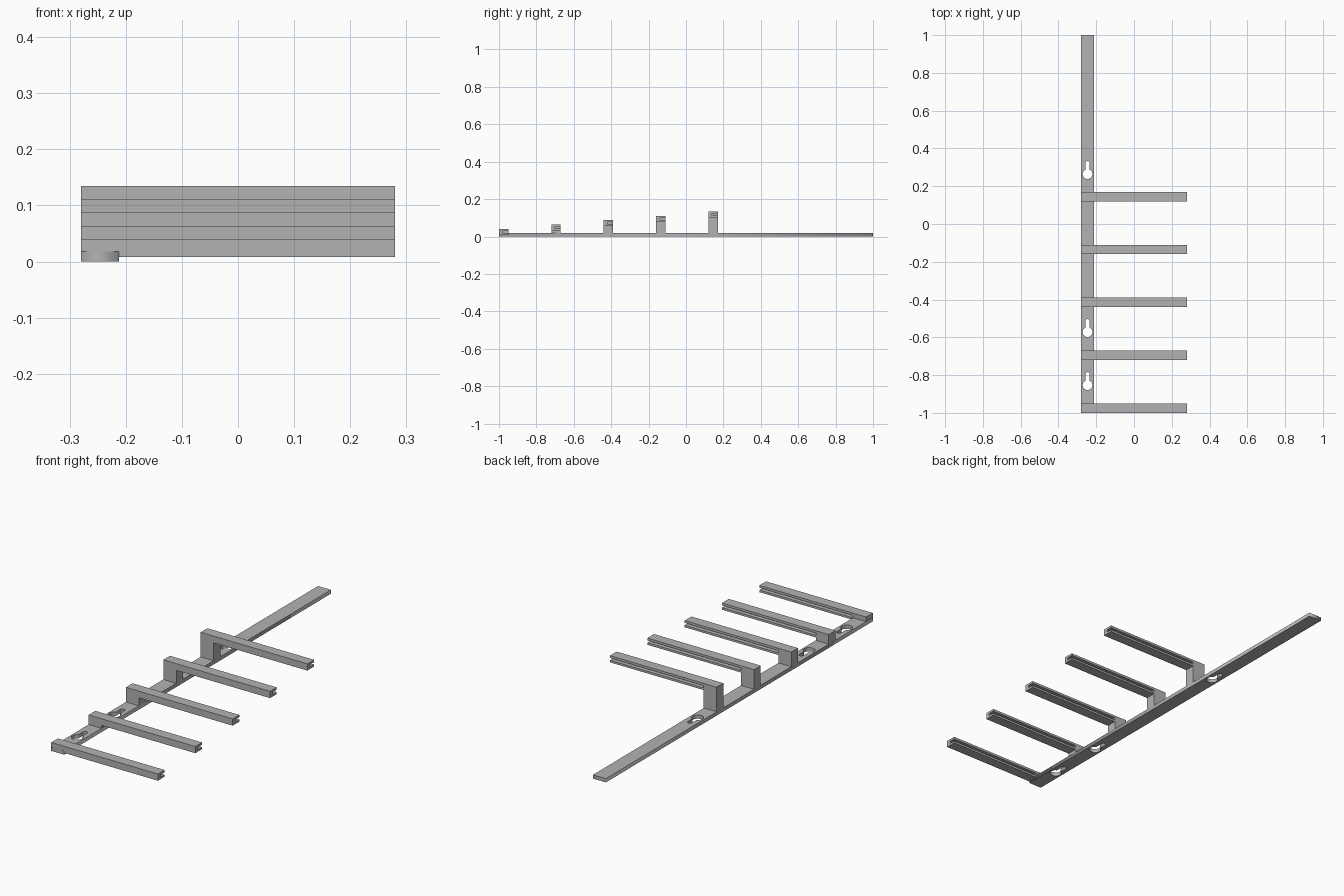
import bpy, bmesh
from math import asin, cos, pi, sin

if "Cube" in bpy.data.objects:
    bpy.data.objects.remove(bpy.data.objects["Cube"])

grey = bpy.data.materials.new("plain_grey")
grey.use_nodes = True
colour = (0.45, 0.45, 0.45, 1)
grey.diffuse_color = colour
grey.node_tree.nodes["Principled BSDF"].inputs["Base Color"].default_value = colour

LEFT, INNER, TIP = -0.28, -0.212, 0.28   # strip edges and arm tip in x
STRIP_TOP = 0.018
ARM_W, ARM_H = 0.05, 0.032
PITCH, RISE = 0.28, 0.0237


def extrude_x(name, profile, x0, x1):
    """Solid bar made from a (y, z) outline."""
    bm = bmesh.new()
    face = bm.faces.new([bm.verts.new((x0, y, z)) for y, z in profile])
    out = bmesh.ops.extrude_face_region(bm, geom=[face])["geom"]
    moved = [v for v in out if isinstance(v, bmesh.types.BMVert)]
    bmesh.ops.translate(bm, verts=moved, vec=(x1 - x0, 0, 0))
    bmesh.ops.recalc_face_normals(bm, faces=bm.faces)
    mesh = bpy.data.meshes.new(name)
    bm.to_mesh(mesh)
    bm.free()
    mesh.materials.append(grey)
    obj = bpy.data.objects.new(name, mesh)
    bpy.context.collection.objects.link(obj)
    return obj


def keyhole(x, y, r=0.026, half=0.011, cap=0.058, steps=28):
    """Round hole with a narrow round-ended slot towards the back."""
    a = asin(half / r)
    start, sweep = pi / 2 + a, 2 * pi - 2 * a
    ring = [(x + r * cos(start + sweep * i / steps),
             y + r * sin(start + sweep * i / steps)) for i in range(steps + 1)]
    end = [(x + half * cos(pi * i / 10),
            y + cap + half * sin(pi * i / 10)) for i in range(11)]
    return ring + end


# Flat strip with three keyholes
curve = bpy.data.curves.new("back_strip", "CURVE")
curve.dimensions = "2D"
curve.fill_mode = "BOTH"
curve.extrude = STRIP_TOP / 2
outline = [(LEFT, -1), (INNER, -1), (INNER, 1), (LEFT, 1)]
middle = (LEFT + INNER) / 2
for loop in [outline] + [keyhole(middle, y) for y in (-0.853, -0.572, 0.264)]:
    spline = curve.splines.new("POLY")
    spline.points.add(len(loop) - 1)
    for point, (x, y) in zip(spline.points, loop):
        point.co = (x, y, 0, 1)
    spline.use_cyclic_u = True
curve.materials.append(grey)
strip = bpy.data.objects.new("back_strip", curve)
strip.location.z = STRIP_TOP / 2
bpy.context.collection.objects.link(strip)
bpy.ops.object.select_all(action="DESELECT")
strip.select_set(True)
bpy.context.view_layer.objects.active = strip
bpy.ops.object.convert(target="MESH")

# Five posts rising in steps, each with an arm grooved along its back
for i in range(5):
    front = -1 + PITCH * i
    back = front + ARM_W
    top = 0.04 + RISE * i
    low = top - ARM_H
    groove, g0, g1 = front + 0.02, low + 0.010, top - 0.011
    extrude_x(f"post_{i + 1}", [(front, STRIP_TOP), (back, STRIP_TOP),
                                (back, top), (front, top)], LEFT, INNER)
    extrude_x(f"arm_{i + 1}", [(front, low), (back, low), (back, g0), (groove, g0),
                               (groove, g1), (back, g1), (back, top), (front, top)],
              INNER, TIP)
